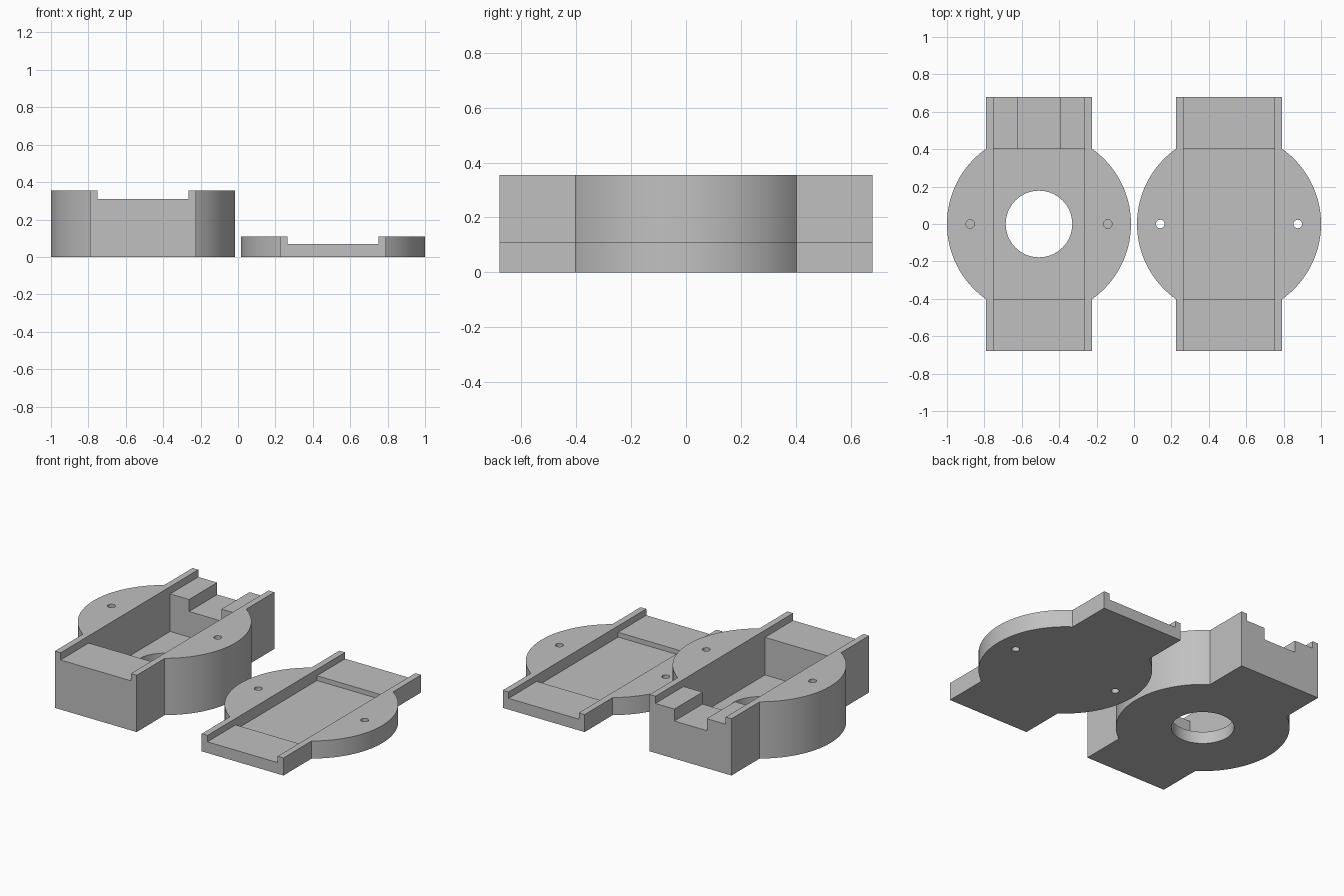
import bpy, bmesh, math

if "Cube" in bpy.data.objects:
    bpy.data.objects.remove(bpy.data.objects["Cube"])

GREY = (0.53, 0.53, 0.53, 1.0)
mat = bpy.data.materials.new("plain grey")
mat.use_nodes = True
mat.diffuse_color = GREY
bsdf = next(n for n in mat.node_tree.nodes if n.type == "BSDF_PRINCIPLED")
bsdf.inputs["Base Color"].default_value = GREY

RADIUS = 0.492        # round body
HALF_W = 0.283        # straight arms
HALF_L = 0.68
CHANNEL_W = 0.243     # half width between the side rails
POCKET_L = 0.402      # half length of the sunken pocket
SCREW_X = 0.368       # screw hole offset from the centre


def prism(name, outline, z0, z1):
    """Extrude a flat counter-clockwise outline from z0 to z1."""
    bm = bmesh.new()
    low = [bm.verts.new((x, y, z0)) for x, y in outline]
    high = [bm.verts.new((x, y, z1)) for x, y in outline]
    bm.faces.new(low[::-1])
    bm.faces.new(high)
    n = len(outline)
    for i in range(n):
        j = (i + 1) % n
        bm.faces.new((low[i], low[j], high[j], high[i]))
    mesh = bpy.data.meshes.new(name)
    bm.to_mesh(mesh)
    bm.free()
    obj = bpy.data.objects.new(name, mesh)
    bpy.context.collection.objects.link(obj)
    mesh.materials.append(mat)
    return obj


def rect(x0, x1, y0, y1):
    return [(x0, y0), (x1, y0), (x1, y1), (x0, y1)]


def circle(cx, r, n):
    return [(cx + r * math.cos(2 * math.pi * i / n),
             r * math.sin(2 * math.pi * i / n)) for i in range(n)]


def body_outline(cx):
    """Disc crossed by a straight bar, as one closed outline."""
    a = math.acos(HALF_W / RADIUS)
    steps = 40
    arc = [(RADIUS * math.cos(t), RADIUS * math.sin(t))
           for t in (-a + 2 * a * i / steps for i in range(steps + 1))]
    half = [(HALF_W, -HALF_L)] + arc + [(HALF_W, HALF_L)]
    return [(cx + x, y) for x, y in half] + [(cx - x, -y) for x, y in half]


def cut(obj, outline, z0, z1):
    """Subtract a prism from the part."""
    cutter = prism("cutter", outline, z0, z1)
    cutter.hide_render = True
    mod = obj.modifiers.new("cut", "BOOLEAN")
    mod.operation = "DIFFERENCE"
    mod.solver = "EXACT"
    mod.object = cutter
    bpy.ops.object.select_all(action="DESELECT")
    bpy.context.view_layer.objects.active = obj
    obj.select_set(True)
    bpy.ops.object.modifier_apply(modifier=mod.name)
    bpy.data.objects.remove(cutter)


def housing_half(name, cx, height, channel_z, pocket_z, screw_z):
    """Round body with arms, a railed channel, a pocket and two screw holes."""
    obj = prism(name, body_outline(cx), 0, height)
    top = height + 0.1
    cut(obj, rect(cx - CHANNEL_W, cx + CHANNEL_W, -1, 1), channel_z, top)
    cut(obj, rect(cx - CHANNEL_W, cx + CHANNEL_W, -POCKET_L, POCKET_L), pocket_z, top)
    for side in (-1, 1):
        cut(obj, circle(cx + side * SCREW_X, 0.023, 24), screw_z, top)
    return obj


def smooth(obj):
    bpy.ops.object.select_all(action="DESELECT")
    bpy.context.view_layer.objects.active = obj
    obj.select_set(True)
    bpy.ops.object.shade_smooth_by_angle(angle=math.radians(30))


# Deep box with blind screw holes, a round floor opening and a rear notch
BOX_X = -0.508
box = housing_half("housing_box", BOX_X, 0.355, 0.31, 0.075, 0.12)
cut(box, circle(BOX_X, 0.178, 64), -0.1, 0.2)
cut(box, rect(BOX_X - 0.112, BOX_X + 0.112, 0.3, 1), 0.235, 0.5)
smooth(box)

# Shallow lid with through screw holes
lid = housing_half("housing_lid", 0.508, 0.11, 0.07, 0.04, -0.1)
smooth(lid)
